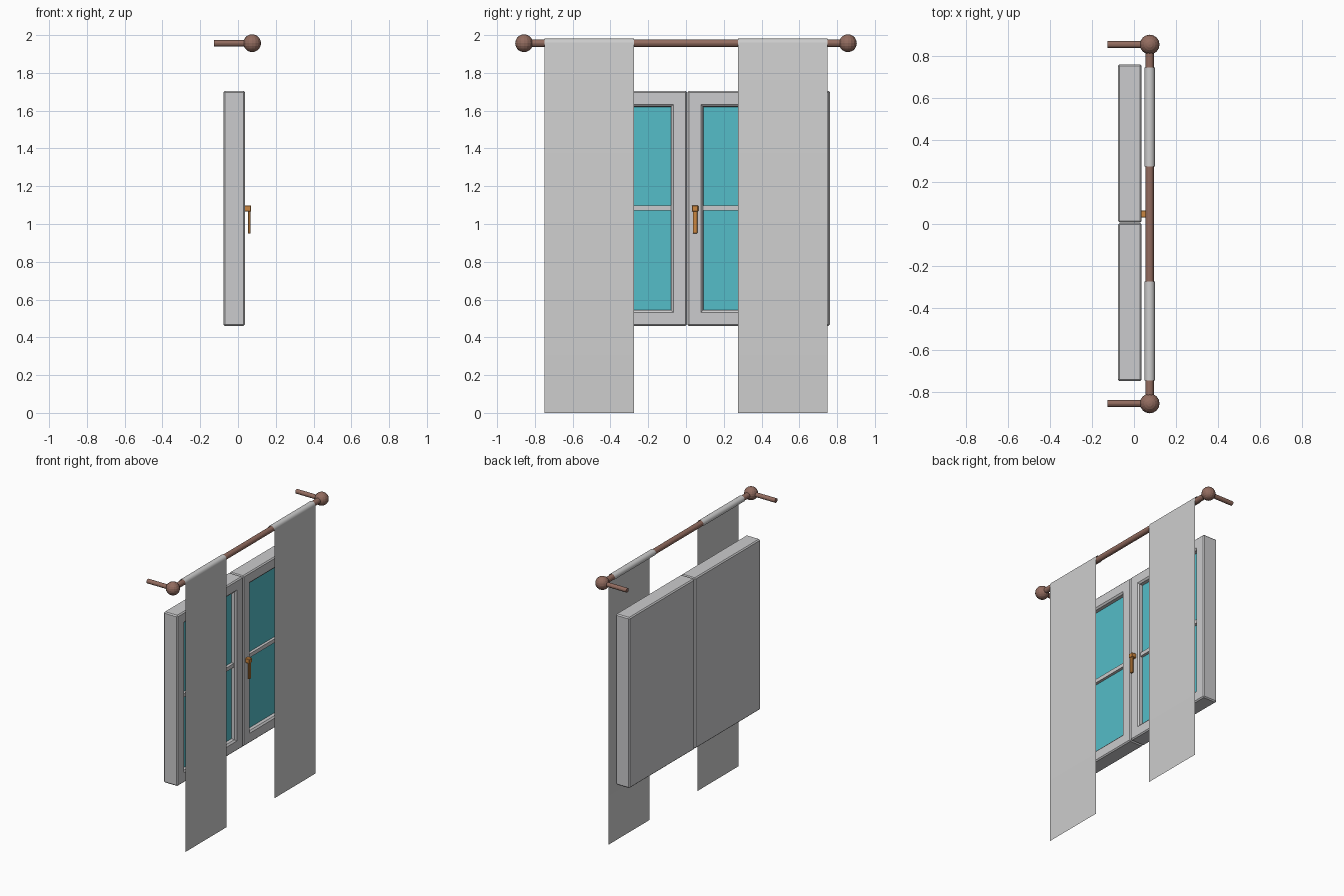
import bpy, bmesh, math
from mathutils import Vector

if "Cube" in bpy.data.objects:
    bpy.data.objects.remove(bpy.data.objects["Cube"])


def material(name, rgb):
    m = bpy.data.materials.new(name)
    m.diffuse_color = (*rgb, 1)
    m.use_nodes = True
    m.node_tree.nodes["Principled BSDF"].inputs["Base Color"].default_value = m.diffuse_color
    return m


WHITE = material("pale grey paint", (0.60, 0.60, 0.61))
CLOTH = material("curtain cloth", (0.61, 0.61, 0.61))
GLASS = material("blue glass", (0.09, 0.51, 0.58))
WOOD = material("brown wood", (0.29, 0.15, 0.115))
BRASS = material("orange brass", (0.60, 0.24, 0.05))


def finish(name, bm, *mats):
    me = bpy.data.meshes.new(name)
    bm.to_mesh(me)
    bm.free()
    ob = bpy.data.objects.new(name, me)
    bpy.context.collection.objects.link(ob)
    for m in mats:
        me.materials.append(m)
    return ob


def box_bm(lo, hi, bevel=0):
    bm = bmesh.new()
    bmesh.ops.create_cube(bm, size=1)
    for v in bm.verts:
        v.co = [lo[i] + (v.co[i] + 0.5) * (hi[i] - lo[i]) for i in range(3)]
    if bevel:
        bmesh.ops.bevel(bm, geom=bm.edges[:], offset=bevel, segments=1,
                        profile=0.5, affect='EDGES')
    return bm


def cylinder(name, a, b, r, mat, sides=16):
    a, b = Vector(a), Vector(b)
    bm = bmesh.new()
    bmesh.ops.create_cone(bm, cap_ends=True, segments=sides, radius1=r,
                          radius2=r, depth=(b - a).length)
    rot = (b - a).to_track_quat('Z', 'Y').to_matrix()
    for v in bm.verts:
        v.co = rot @ v.co + (a + b) / 2
    return finish(name, bm, mat)


# Window leaves with recessed glass and a cross bar
MID = 0.006
for side, y0, y1 in (("left", -0.75, MID - 0.001), ("right", MID + 0.001, 0.762)):
    bm = box_bm((-0.077, y0, 0.46), (0.037, y1, 1.705), 0.008)
    front = max(bm.faces, key=lambda f: f.calc_center_median().x)
    for width, depth in ((0.064, 0), (0.012, -0.01), (0.0005, -0.025)):
        bmesh.ops.inset_region(bm, faces=[front], thickness=width, depth=depth,
                               use_even_offset=True)
    front.material_index = 1
    finish(side + "_window_leaf", bm, WHITE, GLASS)
    finish(side + "_cross_bar",
           box_bm((-0.01, y0 + 0.08, 1.071), (0.022, y1 - 0.08, 1.099)), WHITE)

# Handle
finish("handle_block", box_bm((0.03, 0.031, 1.065), (0.07, 0.065, 1.098), 0.003), BRASS)
finish("handle_lever", box_bm((0.053, 0.036, 0.95), (0.066, 0.06, 1.075), 0.002), BRASS)

# Curtain rod, end balls and wall brackets
RX, RZ, RY = 0.075, 1.957, 0.857
cylinder("curtain_rod", (RX, -RY, RZ), (RX, RY, RZ), 0.02, WOOD)
for side, s in (("left", -1), ("right", 1)):
    cylinder(side + "_bracket", (-0.127, s * RY, RZ), (RX, s * RY, RZ), 0.016, WOOD)
    bm = bmesh.new()
    bmesh.ops.create_uvsphere(bm, u_segments=16, v_segments=10, radius=0.047)
    for v in bm.verts:
        v.co += Vector((RX, s * RY, RZ))
    finish(side + "_rod_ball", bm, WOOD)

    # Curtain: thin sheet hooked over the rod, hanging on the room side
    r, steps = 0.025, 10
    profile = [(RX + r, 0.0)]
    profile += [(RX + r * math.cos(t), RZ + r * math.sin(t))
                for t in (math.pi * 1.15 * i / steps for i in range(steps + 1))]
    bm = bmesh.new()
    rows = [[bm.verts.new((x, y, z)) for y in (s * 0.275, s * 0.748)]
            for x, z in profile]
    for p, q in zip(rows, rows[1:]):
        f = bm.faces.new((p[0], p[1], q[1], q[0]))
        f.smooth = True
    bm.normal_update()
    bm.faces.ensure_lookup_table()
    if bm.faces[0].normal.x < 0:
        bmesh.ops.reverse_faces(bm, faces=bm.faces[:])
    finish(side + "_curtain", bm, CLOTH)
